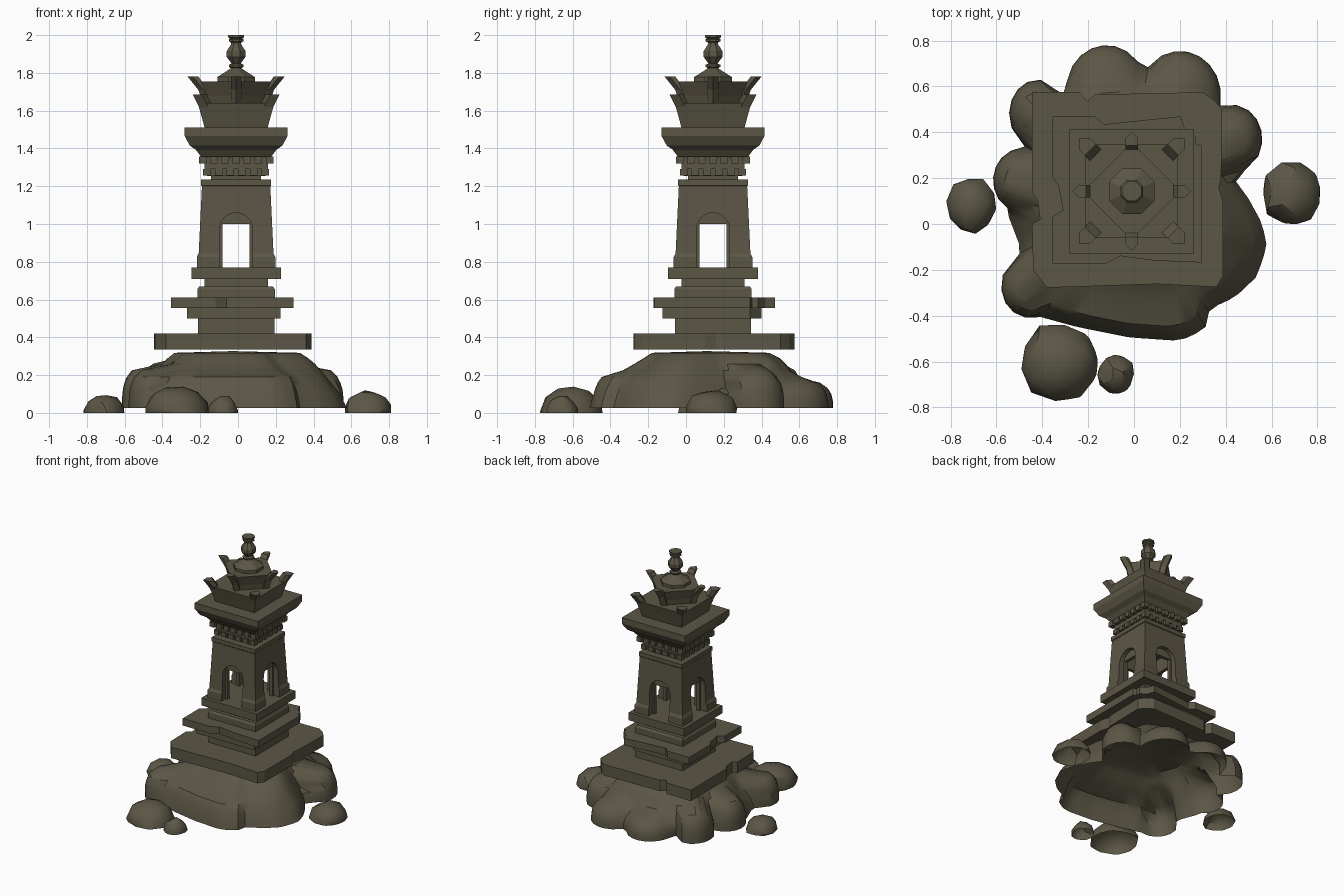
import bpy, bmesh, math, random
from mathutils import Vector, Matrix

if "Cube" in bpy.data.objects:
    bpy.data.objects.remove(bpy.data.objects["Cube"])

random.seed(4)
CX, CY = -0.01, 0.143          # tower axis
stone = bpy.data.materials.new("weathered_stone")
stone.diffuse_color = (0.105, 0.093, 0.06, 1)
stone.use_nodes = True
stone.node_tree.nodes["Principled BSDF"].inputs["Base Color"].default_value = stone.diffuse_color


def finish(name, bm, smooth=None):
    bmesh.ops.recalc_face_normals(bm, faces=bm.faces[:])
    me = bpy.data.meshes.new(name)
    bm.to_mesh(me)
    bm.free()
    me.materials.append(stone)
    ob = bpy.data.objects.new(name, me)
    bpy.context.collection.objects.link(ob)
    if smooth:
        bpy.ops.object.select_all(action='DESELECT')
        ob.select_set(True)
        bpy.context.view_layer.objects.active = ob
        bpy.ops.object.shade_smooth_by_angle(angle=math.radians(smooth))
    return ob


def skin(bm, rings):
    """Joins rings of points with quads; returns the vertex rings."""
    vr = [[bm.verts.new(p) for p in r] for r in rings]
    n = len(vr[0])
    for a, b in zip(vr, vr[1:]):
        for i in range(n):
            j = (i + 1) % n
            bm.faces.new((a[i], a[j], b[j], b[i]))
    return vr


def lathe(name, profile, sides=4, turn=math.pi / 4, smooth=None):
    """Profile of (half width, z); square when sides is 4 and turn is 45 degrees."""
    k = math.sqrt(2) if sides == 4 and turn else 1
    bm = bmesh.new()
    rings = [[(CX + k * r * math.cos(turn + 2 * math.pi * i / sides),
               CY + k * r * math.sin(turn + 2 * math.pi * i / sides), z)
              for i in range(sides)] for r, z in profile]
    vr = skin(bm, rings)
    bm.faces.new(vr[0])
    bm.faces.new(vr[-1])
    return finish(name, bm, smooth)


def slab(name, pts, z0, z1):
    bm = bmesh.new()
    vr = skin(bm, [[(x, y, z) for x, y in pts] for z in (z0, z1)])
    bm.faces.new(vr[0])
    bm.faces.new(vr[1])
    return finish(name, bm)


def add_box(bm, c, s, turn=0):
    """Box placed relative to the tower axis, turned about it."""
    m = (Matrix.Translation((CX, CY, 0)) @ Matrix.Rotation(turn, 4, 'Z')
         @ Matrix.Translation(c) @ Matrix.Diagonal((*s, 1)))
    bmesh.ops.create_cube(bm, size=1, matrix=m)


# --- rocky mound: one open shell round a core outline with boulders bulging out of it
outline = [(.42, .22), (.5, .11), (.56, 0), (.58, -.1), (.535, -.23), (.44, -.32), (.33, -.37),
           (.31, -.46), (.2, -.51), (-.02, -.495), (-.245, -.45), (-.41, -.405), (-.5, -.32),
           (-.5, -.22), (-.5, -.09), (-.55, .04), (-.54, .15), (-.48, .33), (-.42, .52),
           (-.2, .61), (0, .62), (.2, .62), (.37, .55), (.4, .4)]
bulges = [(-.12, .59, .175, .19, .16), (.2, .56, .18, .195, .17), (.43, .37, .13, .15, .22),
          (-.49, .19, .125, .14, .23), (-.42, .48, .125, .15, .24), (-.455, -.27, .125, .14, .22)]
mx, my = -.03, .11
levels = (.025, .06, .1, .13, .16, .19, .225, .26, .29, .318)
side_taper = (1, .97, .94, .9, .86, .82, .77, .72, .66, .59)
front_taper = (1, .99, .97, .955, .935, .9, .72, .62, .54, .47)


def outline_radius(ux, uy):
    best = 0
    for (x0, y0), (x1, y1) in zip(outline, outline[1:] + outline[:1]):
        ex, ey, ax, ay = x1 - x0, y1 - y0, x0 - mx, y0 - my
        det = ex * uy - ey * ux
        if abs(det) > 1e-9:
            t, s = (ex * ay - ey * ax) / det, (ux * ay - uy * ax) / det
            if t > 0 and -1e-6 <= s <= 1 + 1e-6:
                best = max(best, t)
    return best


def bulge_radius(ux, uy, z, b):
    """Far crossing of a ray with a boulder's slice at height z."""
    x, y, rx, ry, h = b
    t = (z - .025) / h
    if t >= 1:
        return 0
    f = math.sqrt(1 - t ** 3)
    px, py, dx, dy = (mx - x) / rx / f, (my - y) / ry / f, ux / rx / f, uy / ry / f
    a, hb, c = dx * dx + dy * dy, px * dx + py * dy, px * px + py * py - 1
    d = hb * hb - a * c
    return (-hb + math.sqrt(d)) / a if d > 0 else 0


N = 80
rings = []
for z, st, ft in zip(levels, side_taper, front_taper):
    ring = []
    for i in range(N):
        ux, uy = math.cos(2 * math.pi * i / N), math.sin(2 * math.pi * i / N)
        w = min(1, max(0, -uy * 1.8 - .7))
        back = .1 * max(0, uy) if z < .3 else .06 * max(0, uy)
        r = outline_radius(ux, uy) * min(1, st * (1 - w) + ft * w + back)
        r = max([r] + [bulge_radius(ux, uy, z, b) for b in bulges])
        ring.append((mx + ux * r, my + uy * r, z))
    rings.append(ring)
bm = bmesh.new()
vr = skin(bm, rings)
top = bm.verts.new((mx, my, .327))
for i in range(N):
    bm.faces.new((vr[-1][i], vr[-1][(i + 1) % N], top))
finish("rock_mound", bm, 35)


# --- loose stones: faceted domes cut flat at the ground
def boulder(name, x, y, rx, ry, h, z0):
    bm = bmesh.new()
    bmesh.ops.create_icosphere(bm, subdivisions=2, radius=1)
    spin = Matrix.Rotation(random.uniform(0, 6), 3, 'Z') @ Matrix.Rotation(random.uniform(0, 1), 3, 'X')
    for v in bm.verts:
        v.co = spin @ v.co * random.uniform(.93, 1.06)
        v.co = Vector((v.co.x * rx + x, v.co.y * ry + y, v.co.z * h + z0))
    bmesh.ops.bisect_plane(bm, geom=bm.verts[:] + bm.edges[:] + bm.faces[:],
                           plane_co=(0, 0, z0), plane_no=(0, 0, 1), clear_inner=True)
    finish(name, bm, 30)


for name, *d in (
        ("left_stone", -.708, .08, .108, .125, .1, 0),
        ("right_stone", .686, .132, .133, .142, .12, 0),
        ("front_stone", -.322, -.603, .178, .172, .15, 0),
        ("small_stone", -.078, -.655, .082, .085, .092, 0)):
    boulder(name, *d)

# --- chipped base slabs
slab("lower_slab", [(-.445, .575), (-.235, .575), (-.205, .535), (-.17, .565), (.3, .575),
                    (.345, .545), (.385, .5), (.38, .2), (.37, .16), (.388, .1), (.388, -.23),
                    (.36, -.275), (.1, -.262), (-.38, -.278), (-.44, -.2), (-.445, 0),
                    (-.41, .02), (-.42, .1), (-.445, .14)], .335, .42)
slab("upper_slab", [(-.355, .47), (-.17, .47), (-.13, .435), (.205, .47), (.22, .42), (.27, .38),
                    (.27, .35), (.295, .34), (.295, -.168), (.09, -.16), (-.06, -.14),
                    (-.12, -.172), (-.355, -.172), (-.355, .03), (-.31, .06), (-.33, .17),
                    (-.355, .2)], .555, .61)
slab("middle_slab", [(-.27, -.125), (.225, -.125), (.225, .34), (.17, .40), (-.27, .40)], .5, .555)

# --- square pedestal courses
lathe("pedestal_core", [(.202, .42), (.202, .5)])
lathe("pedestal_step", [(.205, .61), (.205, .655), (.195, .67), (.168, .67), (.168, .71)])
lathe("pedestal_cap", [(.237, .71), (.237, .77)])

# --- hollow tower body with arched recesses and doorways on all four sides
body = lathe("tower_body", [(.208, .77), (.208, .825), (.198, .845), (.181, 1.2),
                            (.186, 1.205), (.186, 1.235)])
arches = bmesh.new()
for k in range(4):
    shape = [(-.087, .74), (.087, .74)] + [(.087 * math.cos(math.pi * i / 10),
                                            .973 + .087 * math.sin(math.pi * i / 10)) for i in range(11)]
    rot = Matrix.Rotation(k * math.pi / 2, 3, 'Z')
    vr = skin(arches, [[rot @ Vector((x, -d, z)) + Vector((CX, CY, 0)) for x, z in shape]
                       for d in (.155, .3)])
    arches.faces.new(vr[0])
    arches.faces.new(vr[1])
cutters = [finish("arch_cutter", arches)]
for size, turn, zc in (((.26, .26, .37), 0, .925), ((.142, .8, .26), 0, .87),
                       ((.142, .8, .26), math.pi / 2, .87)):
    bm = bmesh.new()
    add_box(bm, (0, 0, zc), size, turn)
    cutters.append(finish("hollow_cutter", bm))
bpy.ops.object.select_all(action='DESELECT')
bpy.context.view_layer.objects.active = body
body.select_set(True)
for c in cutters:
    c.hide_render = True
    mod = body.modifiers.new("cut", 'BOOLEAN')
    mod.operation, mod.solver, mod.object = 'DIFFERENCE', 'EXACT', c
    bpy.ops.object.modifier_apply(modifier=mod.name)
for c in cutters:
    bpy.data.objects.remove(c)

# --- neck, two rows of small blocks, cornice
lathe("neck", [(.132, 1.235), (.132, 1.255), (.155, 1.255), (.155, 1.29), (.168, 1.29), (.168, 1.36)])
for name, n, hw, z0, z1, w in (("upper_blocks", 7, .197, 1.32, 1.357, .04),
                               ("lower_blocks", 6, .175, 1.257, 1.292, .04)):
    bm = bmesh.new()
    for k in range(4):
        for i in range(n - 1):
            x = (hw - w / 2) * (2 * i / (n - 1) - 1)
            add_box(bm, (x, -hw + .02, (z0 + z1) / 2), (w, .04, z1 - z0), k * math.pi / 2)
    finish(name, bm)
lathe("cornice", [(.185, 1.355), (.213, 1.393), (.245, 1.415), (.272, 1.465), (.272, 1.512)])

# --- two-tier crown: square tier below, diamond tier above, horns on the corners
lathe("lower_crown", [(.167, 1.51), (.183, 1.57), (.203, 1.64)])
lathe("upper_crown", [(.165, 1.62), (.18, 1.68), (.212, 1.755)], turn=0)


def horns(name, path, w, turn):
    bm = bmesh.new()
    for k in range(4):
        rot = Matrix.Rotation(turn + k * math.pi / 2, 3, 'Z')
        vr = skin(bm, [[rot @ Vector((r, y, z)) + Vector((CX, CY, 0)) for r, y in
                        ((ro, 0), (ro - w, w), (ri, w), (ri, -w), (ro - w, -w))]
                       for ro, ri, z in path])
        bm.faces.new(vr[0])
        bm.faces.new(vr[-1])
    finish(name, bm)


horns("lower_horns", [(.24, .18, 1.53), (.272, .2, 1.61), (.325, .255, 1.685)], .034, math.pi / 4)
horns("upper_horns", [(.173, .12, 1.63), (.2, .15, 1.71), (.258, .2, 1.782)], .028, 0)

# --- eight-sided finial
lathe("finial", [(.108, 1.75), (.108, 1.778), (.045, 1.815), (.03, 1.825), (.042, 1.832),
                 (.042, 1.843), (.026, 1.85), (.054, 1.885), (.054, 1.915), (.03, 1.95),
                 (.028, 1.96), (.042, 1.967), (.042, 1.978), (.034, 1.982), (.046, 1.988),
                 (.046, 2.0)], sides=8, turn=math.pi / 8)
